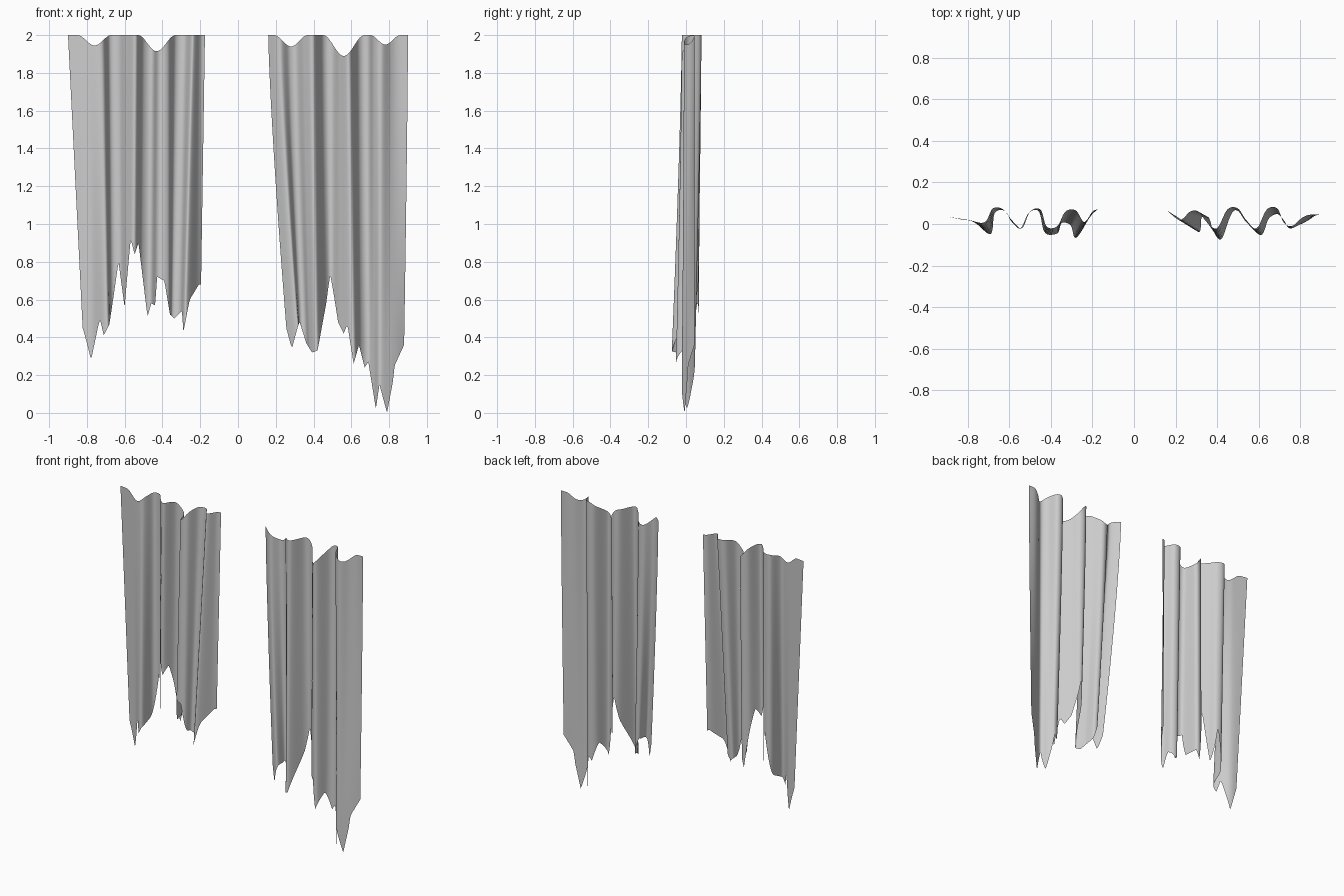
import bpy
import math

# Remove the default object
cube = bpy.data.objects.get("Cube")
if cube:
    bpy.data.objects.remove(cube, do_unlink=True)

TOP = 2.0
ROWS = 14
STEPS = 10

# One plain cloth colour
cloth = bpy.data.materials.new("grey cloth")
cloth.use_nodes = True
grey = (0.6, 0.6, 0.6, 1.0)
cloth.diffuse_color = grey
cloth.node_tree.nodes["Principled BSDF"].inputs["Base Color"].default_value = grey


def smooth_path(points, steps):
    """Catmull-Rom curve through points of any dimension."""
    padded = [points[0]] + list(points) + [points[-1]]
    path = []
    for before, start, end, after in zip(padded, padded[1:], padded[2:], padded[3:]):
        for step in range(steps):
            t = step / steps
            path.append([
                b + 0.5 * t * (c - a + t * (2 * a - 5 * b + 4 * c - d + t * (3 * (b - c) + d - a)))
                for a, b, c, d in zip(before, start, end, after)
            ])
    path.append(list(points[-1]))
    return path


def hem_height(x, hem):
    """Height of the torn lower edge at x, in straight rips."""
    if x <= hem[0][0]:
        return hem[0][1]
    for (left, low), (right, high) in zip(hem, hem[1:]):
        if x <= right:
            return low + (high - low) * (x - left) / (right - left)
    return hem[-1][1]


def top_height(x, dips):
    """Height of the upper edge, sagging between the hanging points."""
    height = TOP
    for centre, half_width, depth in dips:
        offset = abs(x - centre) / half_width
        if offset < 1:
            height -= depth * 0.5 * (1 + math.cos(math.pi * offset))
    return height


def hundredths(rows):
    return [[value / 100 for value in row] for row in rows]


def build_curtain(name, folds, hem, dips, lean):
    """Pleated sheet: each column runs from its upper fold to its torn end."""
    columns = smooth_path(hundredths(folds), STEPS)
    hem, dips = hundredths(hem), hundredths(dips)
    verts, faces = [], []
    for upper_x, upper_y, lower_x, lower_y in columns:
        high = top_height(upper_x, dips)
        low = hem_height(lower_x, hem)
        for row in range(ROWS + 1):
            z = high + (low - high) * row / ROWS
            drop = max(0, (TOP - z) / 1.6) ** lean
            drop = min(drop, 1.1)
            verts.append((upper_x + (lower_x - upper_x) * drop,
                          upper_y + (lower_y - upper_y) * drop, z))
    stride = ROWS + 1
    for column in range(len(columns) - 1):
        for row in range(ROWS):
            a = column * stride + row
            faces.append((a, a + 1, a + stride + 1, a + stride))
    mesh = bpy.data.meshes.new(name)
    mesh.from_pydata(verts, [], faces)
    mesh.materials.append(cloth)
    mesh.update()
    curtain = bpy.data.objects.new(name, mesh)
    bpy.context.collection.objects.link(curtain)
    bpy.ops.object.select_all(action="DESELECT")
    curtain.select_set(True)
    bpy.context.view_layer.objects.active = curtain
    bpy.ops.object.shade_smooth_by_angle(angle=math.radians(60))
    return curtain


# Folds in hundredths: upper x, upper y, lower x, lower y
right_folds = [
    (-90, 3.5, -82, 2), (-80, 2, -77, 1), (-72, 1, -69, -5), (-68, 7.5, -67, 5),
    (-63, 7, -62, 6), (-59, 2, -59, 1), (-54, -2, -55, -2), (-50, 6, -51, 5),
    (-45, 7, -46, 6), (-42, -1, -43, -5), (-37, -1, -37, -5), (-33, 6, -35, 0),
    (-28, 6.5, -31, -1), (-24, 1, -28, -7), (-20, 6, -22, 2), (-17.5, 7, -20, 5),
]
left_folds = [
    (16, 6.5, 26, 0), (22, 2, 32, -4), (27, 6, 33, 3), (31, 6, 36, 3),
    (35, 1, 38, -3), (40, -2, 42, -7), (45, 7, 47, 4), (50, 7.5, 50, 6),
    (54, 2, 54, 1), (59, -2, 61, -5), (64, 7, 65, 3), (69, 7.5, 69, 5),
    (72, 1, 72, 2), (76, -1, 75, -2), (81, 3, 80, 0), (85, 4.5, 84, 2),
    (90, 4.5, 88, 4.5),
]

# Torn hems in hundredths: x, height
right_hem = [
    (-82, 45), (-78, 28), (-73, 50), (-71, 41), (-68, 47), (-63, 80), (-60, 56),
    (-57, 92), (-55, 84), (-53, 90), (-48, 51), (-46, 58), (-44, 57), (-43, 72),
    (-39, 70), (-36, 52), (-34, 50), (-30, 54), (-29, 43), (-26, 60), (-21, 68),
]
left_hem = [
    (25, 50), (28, 34), (33, 48), (36, 37), (39, 32), (42, 33), (47, 58),
    (49, 73), (53, 48), (56, 42), (58, 47), (61, 26), (64, 36), (67, 24),
    (69, 27), (73, 2), (75, 15), (79, 0), (82, 16), (83, 25), (88, 36),
]

# Sags of the upper edge in hundredths: centre, half width, depth
right_dips = [(-76, 9, 5.5), (-43, 10, 8.5)]
left_dips = [(28, 9, 6), (56, 11, 11), (78, 8, 5)]

build_curtain("right_curtain", right_folds, right_hem, right_dips, 1.0)
build_curtain("left_curtain", left_folds, left_hem, left_dips, 1.3)
